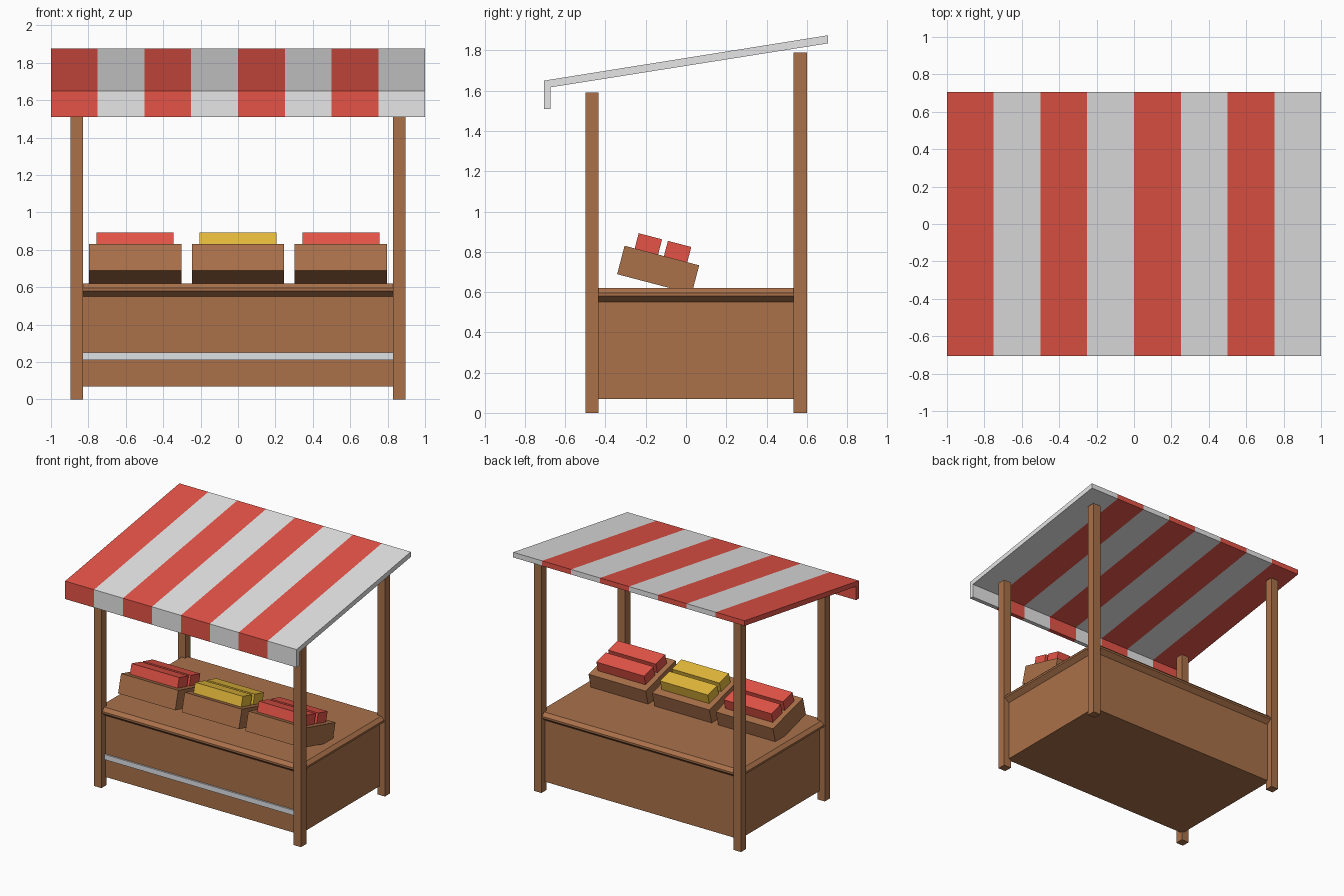
import bpy
import bmesh
import math
from mathutils import Matrix

cube = bpy.data.objects.get("Cube")
if cube:
    bpy.data.objects.remove(cube, do_unlink=True)


def material(name, r, g, b):
    m = bpy.data.materials.new(name)
    m.use_nodes = True
    m.diffuse_color = (r, g, b, 1)
    m.node_tree.nodes["Principled BSDF"].inputs["Base Color"].default_value = (r, g, b, 1)
    return m


WOOD = material("brown wood", 0.40, 0.165, 0.068)
RED = material("red", 0.79, 0.088, 0.063)
WHITE = material("white", 0.79, 0.79, 0.79)
YELLOW = material("yellow", 0.79, 0.50, 0.045)
RAIL = material("pale metal", 0.74, 0.76, 0.79)


def finish(name, bm, *mats):
    bmesh.ops.recalc_face_normals(bm, faces=bm.faces)
    mesh = bpy.data.meshes.new(name)
    bm.to_mesh(mesh)
    bm.free()
    for m in mats:
        mesh.materials.append(m)
    ob = bpy.data.objects.new(name, mesh)
    bpy.context.collection.objects.link(ob)
    return ob


def box(name, xs, ys, zs, mat, matrix=None):
    """Box from its extents, optionally moved by a matrix."""
    bm = bmesh.new()
    bmesh.ops.create_cube(bm, size=1)
    for v in bm.verts:
        v.co = [r[0] if c < 0 else r[1] for c, r in zip(v.co, (xs, ys, zs))]
    if matrix:
        bm.transform(matrix)
    return finish(name, bm, mat)


# Corner posts, the back pair taller
for side, s in (("right", -1), ("left", 1)):
    xs = sorted((s * 0.83, s * 0.895))
    box(f"front_{side}_post", xs, (-0.5, -0.435), (0, 1.59), WOOD)
    box(f"back_{side}_post", xs, (0.535, 0.6), (0, 1.79), WOOD)

# Counter: stacked rectangles give the wall, flared rim and chamfered top
bm = bmesh.new()
rings = []
for grow, z in ((0, 0.07), (0, 0.55), (0.037, 0.58), (0.037, 0.595), (0.012, 0.62)):
    x, front, back = 0.85 + grow, -0.453 - grow, 0.553 + grow
    rings.append([bm.verts.new((px, py, z)) for px, py in
                  ((-x, front), (x, front), (x, back), (-x, back))])
for low, high in zip(rings, rings[1:]):
    for i in range(4):
        j = (i + 1) % 4
        bm.faces.new((low[i], low[j], high[j], high[i]))
bm.faces.new(rings[0])
bm.faces.new(rings[-1])
finish("counter", bm, WOOD)

# Rail across the counter front
box("front_rail", (-0.84, 0.84), (-0.465, -0.445), (0.21, 0.25), RAIL)

# Tilted crates, each with two rows of goods; local origin is the front top edge
for label, x, goods in (("right", -0.55, RED), ("middle", 0, YELLOW), ("left", 0.55, RED)):
    tilt = Matrix.Translation((x, -0.305, 0.83)) @ Matrix.Rotation(math.radians(-14.7), 4, "X")
    box(f"{label}_crate", (-0.247, 0.247), (0, 0.383), (-0.146, 0), WOOD, tilt)
    for row, y in (("front", 0.052), ("back", 0.202)):
        box(f"{label}_{row}_goods", (-0.206, 0.206), (y, y + 0.12), (-0.01, 0.078), goods, tilt)

# Awning: sloped sheet with a front valance, swept across eight stripes
profile = [(-0.705, 1.51), (-0.672, 1.51), (-0.672, 1.617),
           (0.705, 1.835), (0.705, 1.875), (-0.705, 1.65)]
STRIPES = 8
bm = bmesh.new()
rings = [[bm.verts.new((-1 + 2 * i / STRIPES, y, z)) for y, z in profile]
         for i in range(STRIPES + 1)]
for i in range(STRIPES):
    a, b = rings[i], rings[i + 1]
    for k in range(len(profile)):
        n = (k + 1) % len(profile)
        bm.faces.new((a[k], a[n], b[n], b[k])).material_index = i % 2
for ring, index in ((rings[0], 0), (rings[-1], 1)):
    # Ends split at the bend into valance and sheet
    bm.faces.new((ring[0], ring[1], ring[2], ring[5])).material_index = index
    bm.faces.new((ring[2], ring[3], ring[4], ring[5])).material_index = index
finish("awning", bm, RED, WHITE)
